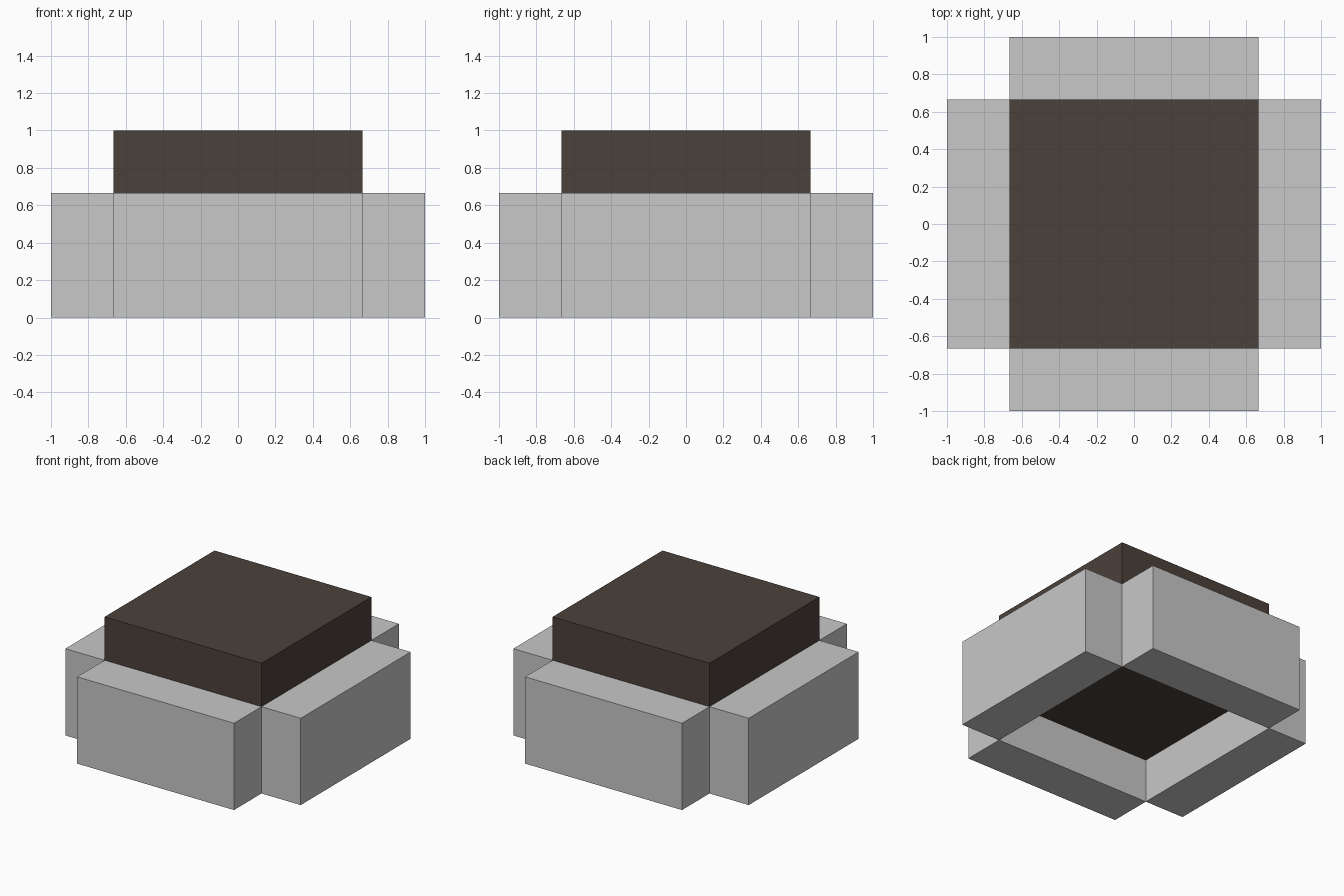
import bpy

if "Cube" in bpy.data.objects:
    bpy.data.objects.remove(bpy.data.objects["Cube"])

THIRD = 1 / 3


def material(name, color):
    mat = bpy.data.materials.new(name)
    mat.diffuse_color = (*color, 1)
    mat.use_nodes = True
    mat.node_tree.nodes["Principled BSDF"].inputs["Base Color"].default_value = mat.diffuse_color
    return mat


def box(name, low, high, mat):
    """Box between two opposite corners."""
    center = [(a + b) / 2 for a, b in zip(low, high)]
    size = [b - a for a, b in zip(low, high)]
    bpy.ops.mesh.primitive_cube_add(size=1, location=center)
    obj = bpy.context.object
    obj.name = name
    obj.scale = size
    bpy.ops.object.transform_apply(location=False, rotation=False, scale=True)
    obj.data.materials.append(mat)
    return obj


grey = material("light grey", (0.578, 0.578, 0.578))
brown = material("dark brown", (0.0704, 0.0529, 0.0423))

inner, outer = 2 * THIRD, 1.0

# Raised centre block, its underside recessed between the side panels
box("center_block", (-inner, -inner, THIRD), (inner, inner, 1), brown)

# Four side panels around the block
for sign, x_name, y_name in ((-1, "left", "front"), (1, "right", "back")):
    near, far = sorted((sign * inner, sign * outer))
    box(x_name + "_panel", (near, -inner, 0), (far, inner, inner), grey)
    box(y_name + "_panel", (-inner, near, 0), (inner, far, inner), grey)
